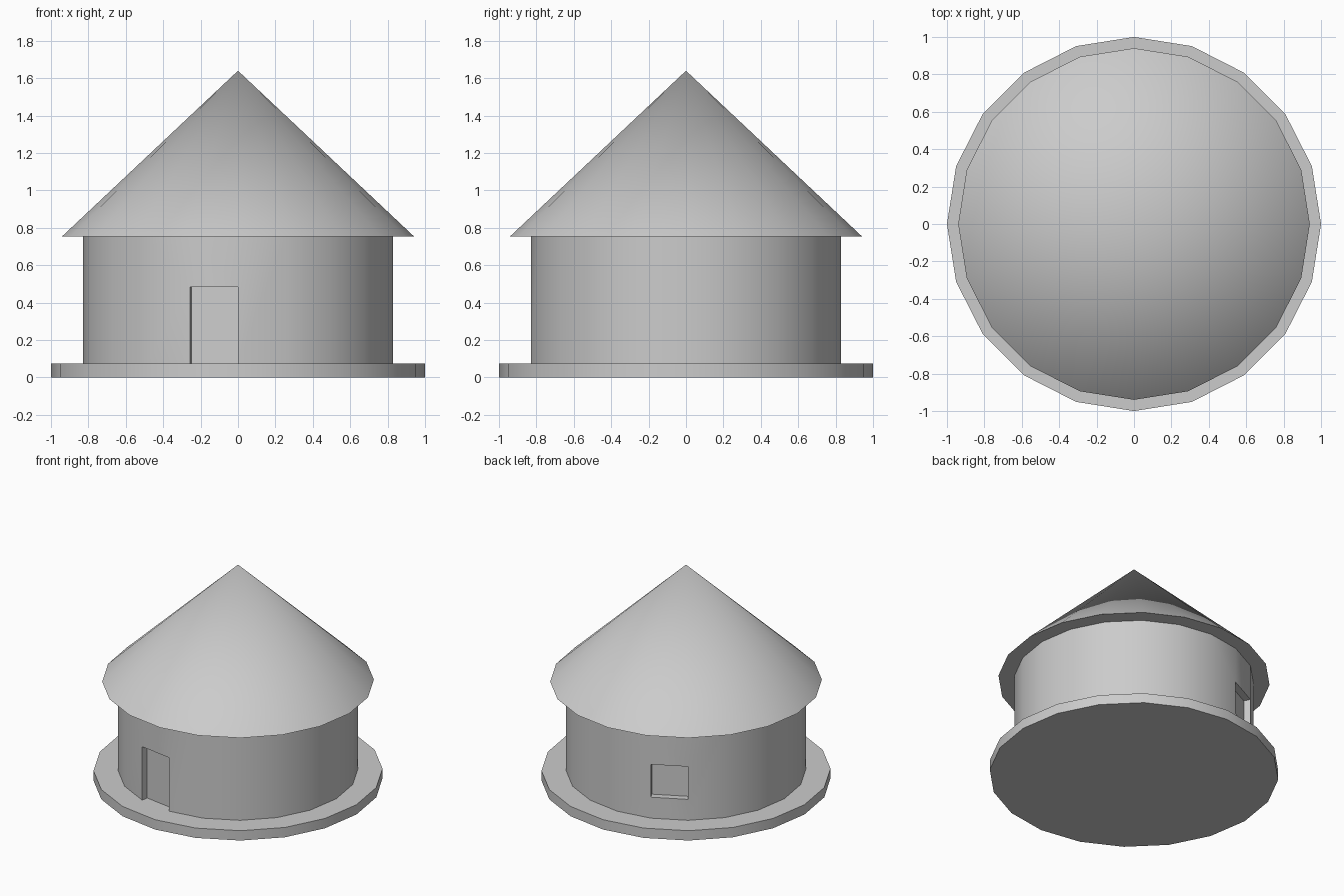
import bpy
import bmesh
from math import atan2, cos, sin, radians, pi
from mathutils import Vector

SIDES = 20
BASE_TOP, EAVE, APEX = 0.075, 0.755, 1.64
RECESS = 0.05

cube = bpy.data.objects.get("Cube")
if cube:
    bpy.data.objects.remove(cube, do_unlink=True)

# Single plain clay colour
clay = bpy.data.materials.new("plain_grey")
clay.use_nodes = True
colour = (0.6, 0.6, 0.6, 1.0)
clay.diffuse_color = colour
clay.node_tree.nodes["Principled BSDF"].inputs["Base Color"].default_value = colour


def round_mesh(r_low, r_high, z_low, z_high, caps=True):
    """Round body between two heights, with a pointed top when r_high is zero."""
    bm = bmesh.new()
    bmesh.ops.create_cone(bm, cap_ends=caps, segments=SIDES, radius1=r_low,
                          radius2=r_high, depth=z_high - z_low)
    bmesh.ops.translate(bm, verts=bm.verts, vec=(0, 0, (z_low + z_high) / 2))
    bmesh.ops.remove_doubles(bm, verts=bm.verts, dist=0.0001)
    bmesh.ops.recalc_face_normals(bm, faces=bm.faces)
    return bm


def finish(name, bm):
    mesh = bpy.data.meshes.new(name)
    bm.to_mesh(mesh)
    bm.free()
    obj = bpy.data.objects.new(name, mesh)
    bpy.context.collection.objects.link(obj)
    mesh.materials.append(clay)
    bpy.ops.object.select_all(action='DESELECT')
    obj.select_set(True)
    bpy.context.view_layer.objects.active = obj
    bpy.ops.object.shade_smooth_by_angle(angle=radians(30))
    return obj


def recess_panel(bm, angle, low, high):
    """Push one wall panel inward between two heights."""
    outward = Vector((cos(radians(angle)), sin(radians(angle)), 0))

    def panel_faces():
        bm.normal_update()
        return [f for f in bm.faces if f.normal.dot(outward) > 0.999
                and f.calc_center_median().dot(outward) > 0.8]

    for z in (low, high):
        if z > BASE_TOP:
            faces = panel_faces()
            edges = {e for f in faces for e in f.edges}
            verts = {v for f in faces for v in f.verts}
            bmesh.ops.bisect_plane(bm, geom=faces + list(edges) + list(verts),
                                   plane_co=(0, 0, z), plane_no=(0, 0, 1))
    panel = [f for f in panel_faces()
             if low < f.calc_center_bounds().z < high]
    new = bmesh.ops.extrude_face_region(bm, geom=panel)["geom"]
    moved = [v for v in new if isinstance(v, bmesh.types.BMVert)]
    bmesh.ops.translate(bm, verts=moved, vec=-outward * RECESS)
    old = [f for f in panel if f.is_valid]
    if old:
        bmesh.ops.delete(bm, geom=old, context='FACES')


# Round plinth
finish("base", round_mesh(1.0, 1.0, 0, BASE_TOP))

# Wall with a recessed door at the front and a window at the back
wall = round_mesh(0.83, 0.83, BASE_TOP, EAVE, caps=False)
if sum(f.normal.dot(f.calc_center_median()) for f in wall.faces) < 0:
    bmesh.ops.reverse_faces(wall, faces=wall.faces)
recess_panel(wall, 261, BASE_TOP, 0.483)
recess_panel(wall, 117, 0.235, 0.485)
finish("wall", wall)

# Conical roof with a flat underside
finish("roof", round_mesh(0.94, 0, EAVE, APEX))
